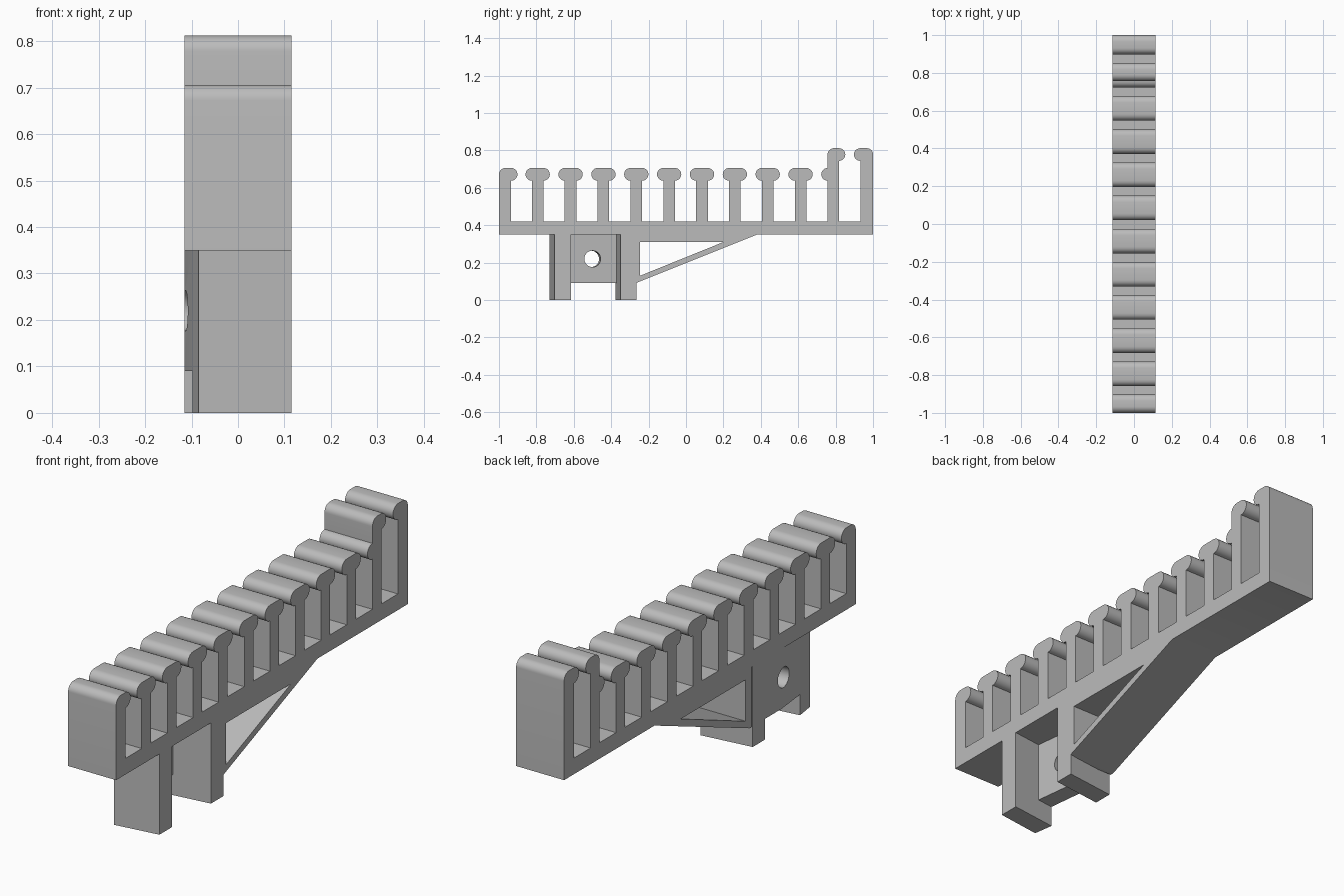
import bpy, bmesh, math
from mathutils import Vector, Matrix

if "Cube" in bpy.data.objects:
    bpy.data.objects.remove(bpy.data.objects["Cube"])

HALF = 0.115       # half width of the rack
FLOOR = 0.42       # top of the beam between the teeth
UNDER = 0.35       # underside of the beam
R = 0.034          # rounding radius of the tooth heads

grey = bpy.data.materials.new("plain grey")
grey.use_nodes = True
grey.diffuse_color = (0.5, 0.5, 0.5, 1)
grey.node_tree.nodes["Principled BSDF"].inputs["Base Color"].default_value = (0.5, 0.5, 0.5, 1)


def prism(name, points, offset):
    """Extrude a closed outline of 3D points along an offset."""
    bm = bmesh.new()
    face = bm.faces.new([bm.verts.new(p) for p in points])
    ext = bmesh.ops.extrude_face_region(bm, geom=[face])
    moved = [v for v in ext["geom"] if isinstance(v, bmesh.types.BMVert)]
    bmesh.ops.translate(bm, verts=moved, vec=Vector(offset))
    bmesh.ops.recalc_face_normals(bm, faces=bm.faces)
    mesh = bpy.data.meshes.new(name)
    bm.to_mesh(mesh)
    bm.free()
    mesh.materials.append(grey)
    obj = bpy.data.objects.new(name, mesh)
    bpy.context.collection.objects.link(obj)
    return obj


def side_prism(name, outline, half=HALF):
    return prism(name, [(-half, y, z) for y, z in outline], (2 * half, 0, 0))


def plan_prism(name, outline, low, high):
    return prism(name, [(x, y, low) for x, y in outline], (0, 0, high - low))


def activate(obj):
    bpy.ops.object.select_all(action='DESELECT')
    obj.select_set(True)
    bpy.context.view_layer.objects.active = obj


def cut(obj, cutter):
    cutter.hide_render = True
    mod = obj.modifiers.new("cut", 'BOOLEAN')
    mod.operation = 'DIFFERENCE'
    mod.solver = 'EXACT'
    mod.object = cutter
    activate(obj)
    bpy.ops.object.modifier_apply(modifier=mod.name)
    bpy.data.objects.remove(cutter)


def arc(y, z, start, end, steps=10):
    angles = [math.radians(start + (end - start) * i / steps) for i in range(steps + 1)]
    return [(y + R * math.cos(a), z + R * math.sin(a)) for a in angles]


def tooth(left, right, top, left_lip=True, right_lip=True, step=None):
    """Tooth outline from its right foot over the head to its left foot."""
    pts = [(right, FLOOR)]
    pts += arc(right, top - R, -90, 90) if right_lip else arc(right - R, top - R, 0, 90)
    if left_lip:
        pts += arc(left, top - R, 90, 270)
    else:
        pts += arc(left + R, top - R, 90, 180)
    if step:
        pts += arc(left, step - R, 90, 270)
    return pts + [(left, FLOOR)]


# Toothed rack with its sloping brace, drawn as one side outline
LOW, TALL = 0.706, 0.812
outline = [(-1, UNDER), (-0.285, UNDER), (-0.285, 0.09), (-0.27, 0.09), (0.38, UNDER), (1, UNDER)]
outline += tooth(0.932, 1, TALL, right_lip=False)[1:]
outline += tooth(0.757, 0.818, TALL, left_lip=False, step=LOW)
for i in reversed(range(9)):
    centre = -0.793 + 0.1757 * i
    outline += tooth(centre - 0.031, centre + 0.031, LOW)
outline += tooth(-1, -0.935, LOW, left_lip=False)[:-1]
rack = side_prism("toothed_rack", outline)

# Triangular opening above the brace
cut(rack, side_prism("brace_opening", [(-0.245, 0.31), (0.2, 0.31), (-0.245, 0.13)], 0.2))

# Two legs, turned slightly from the rack
plan_prism("front_leg", [(-0.085, -0.73), (HALF, -0.703), (HALF, -0.615), (-0.098, -0.642)], 0, UNDER)
plan_prism("rear_leg", [(-HALF, -0.378), (HALF, -0.35), (HALF, -0.265), (-HALF, -0.293)], 0, UNDER)

# Mounting plate between the legs, with a round bolt hole
plate = plan_prism("mounting_plate", [(-0.098, -0.642), (-HALF, -0.49), (-HALF, -0.378),
                                      (-0.052, -0.37), (-0.021, -0.632)], 0.09, UNDER)
axis = Vector((1, 0.122, 0)).normalized()
side = Vector((-axis.y, axis.x, 0))
centre = Vector((-0.08, -0.505, 0.22))
ring = [centre - axis * 0.2 + 0.044 * (side * math.cos(a) + Vector((0, 0, math.sin(a))))
        for a in (math.tau * i / 32 for i in range(32))]
cut(plate, prism("bolt_hole", ring, axis * 0.4))

# Smooth the round heads and the hole, keeping edges crisp
for obj in (rack, plate):
    activate(obj)
    bpy.ops.object.shade_smooth_by_angle(angle=math.radians(30))
